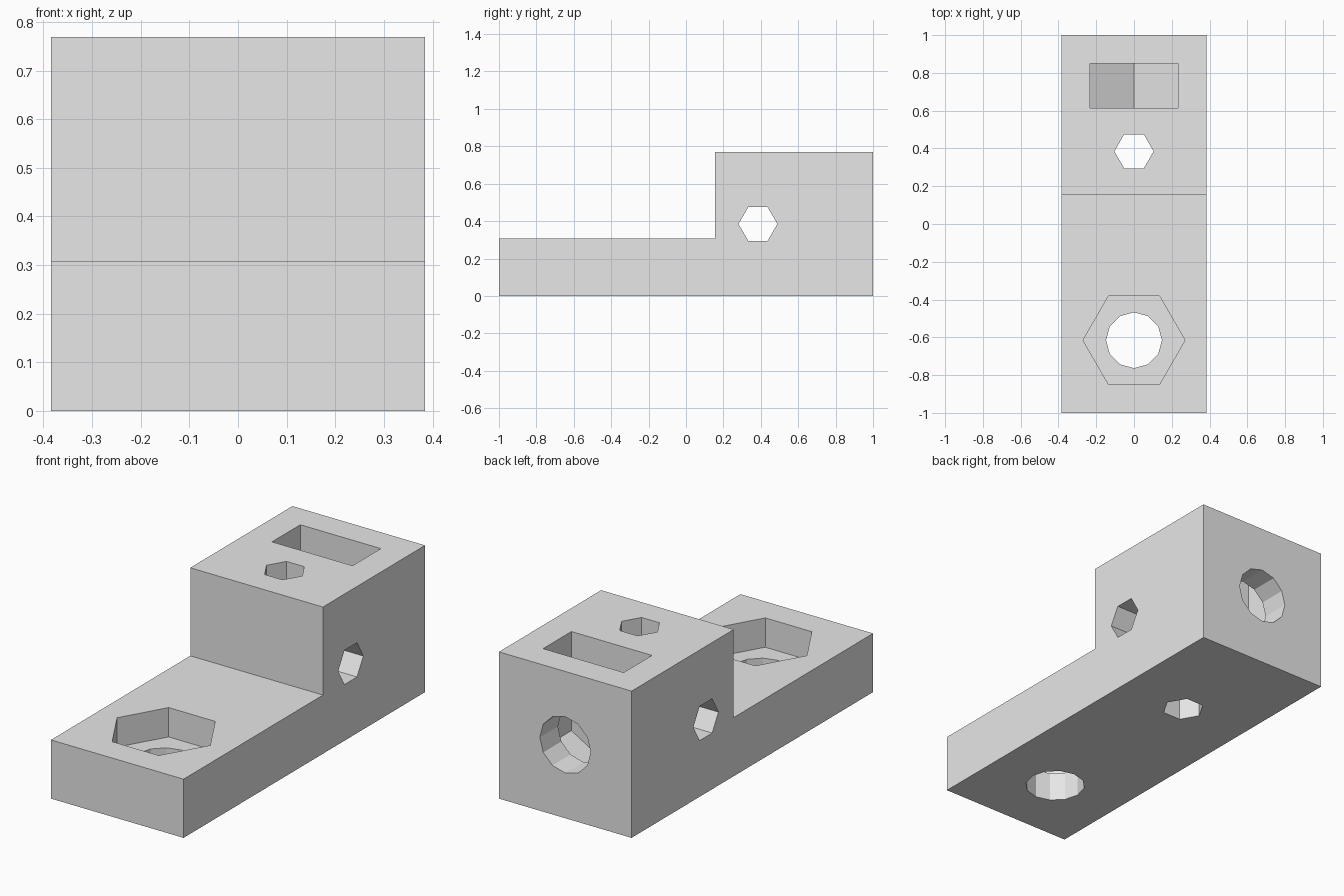
import bpy, bmesh
from math import cos, sin, tau

cube = bpy.data.objects.get("Cube")
if cube:
    bpy.data.objects.remove(cube, do_unlink=True)

U = 2 / 26          # design unit: the block is 26 units long
SIZE = 10           # width and height in units

grey = bpy.data.materials.new("light_grey")
grey.use_nodes = True
grey.diffuse_color = (0.8, 0.8, 0.8, 1)
grey.node_tree.nodes["Principled BSDF"].inputs["Base Color"].default_value = (0.8, 0.8, 0.8, 1)


def prism(name, outline, axis, low, high):
    """Extrude a 2D outline along an axis; outline is (y,z), (x,z) or (x,y)."""
    bm = bmesh.new()
    rings = []
    for depth in (low, high):
        ring = []
        for a, b in outline:
            point = [a, b]
            point.insert("xyz".index(axis), depth)
            ring.append(bm.verts.new([c * U for c in point]))
        rings.append(ring)
        bm.faces.new(ring)
    for i in range(len(outline)):
        j = (i + 1) % len(outline)
        bm.faces.new((rings[0][i], rings[0][j], rings[1][j], rings[1][i]))
    bmesh.ops.recalc_face_normals(bm, faces=bm.faces)
    mesh = bpy.data.meshes.new(name)
    bm.to_mesh(mesh)
    bm.free()
    mesh.materials.append(grey)
    obj = bpy.data.objects.new(name, mesh)
    bpy.context.scene.collection.objects.link(obj)
    return obj


def polygon(sides, radius, a, b):
    return [(a + radius * cos(tau * i / sides), b + radius * sin(tau * i / sides))
            for i in range(sides)]


# Stepped body: low foot in front, full-height block behind
body = prism("stepped_block",
             [(-13, 0), (13, 0), (13, SIZE), (2, SIZE), (2, 4), (-13, 4)],
             "x", -SIZE / 2, SIZE / 2)

NUT, BOLT, WIRE = 3.51, 1.92, 1.35      # hole radii
flat = NUT * cos(tau / 12)              # half width across the nut flats

# Nut slot: open at the top, with a V-shaped hexagonal floor
slot = [(-flat, 11), (-flat, 5 - NUT / 2), (0, 5 - NUT), (flat, 5 - NUT / 2), (flat, 11)]

cutters = [
    prism("foot_nut_pocket", polygon(6, NUT, 0, -8), "z", 2, 6),
    prism("foot_bolt_hole", polygon(12, BOLT, 0, -8), "z", -1, 3),
    prism("nut_slot", slot, "y", 8, 11.05),
    prism("clamp_bolt_bore", polygon(12, BOLT, 0, 5), "y", 5, 14),
    prism("vertical_hole", polygon(6, WIRE, 0, 5), "z", -1, 11),
    prism("cross_hole", polygon(6, WIRE, 5, 5), "x", -6, 6),
]

# Cut every hole into the body, then drop the cutters
bpy.context.view_layer.objects.active = body
for cutter in cutters:
    cutter.hide_render = True
    mod = body.modifiers.new(cutter.name, "BOOLEAN")
    mod.operation = "DIFFERENCE"
    mod.solver = "EXACT"
    mod.object = cutter
    bpy.ops.object.modifier_apply(modifier=mod.name)
    bpy.data.objects.remove(cutter, do_unlink=True)
